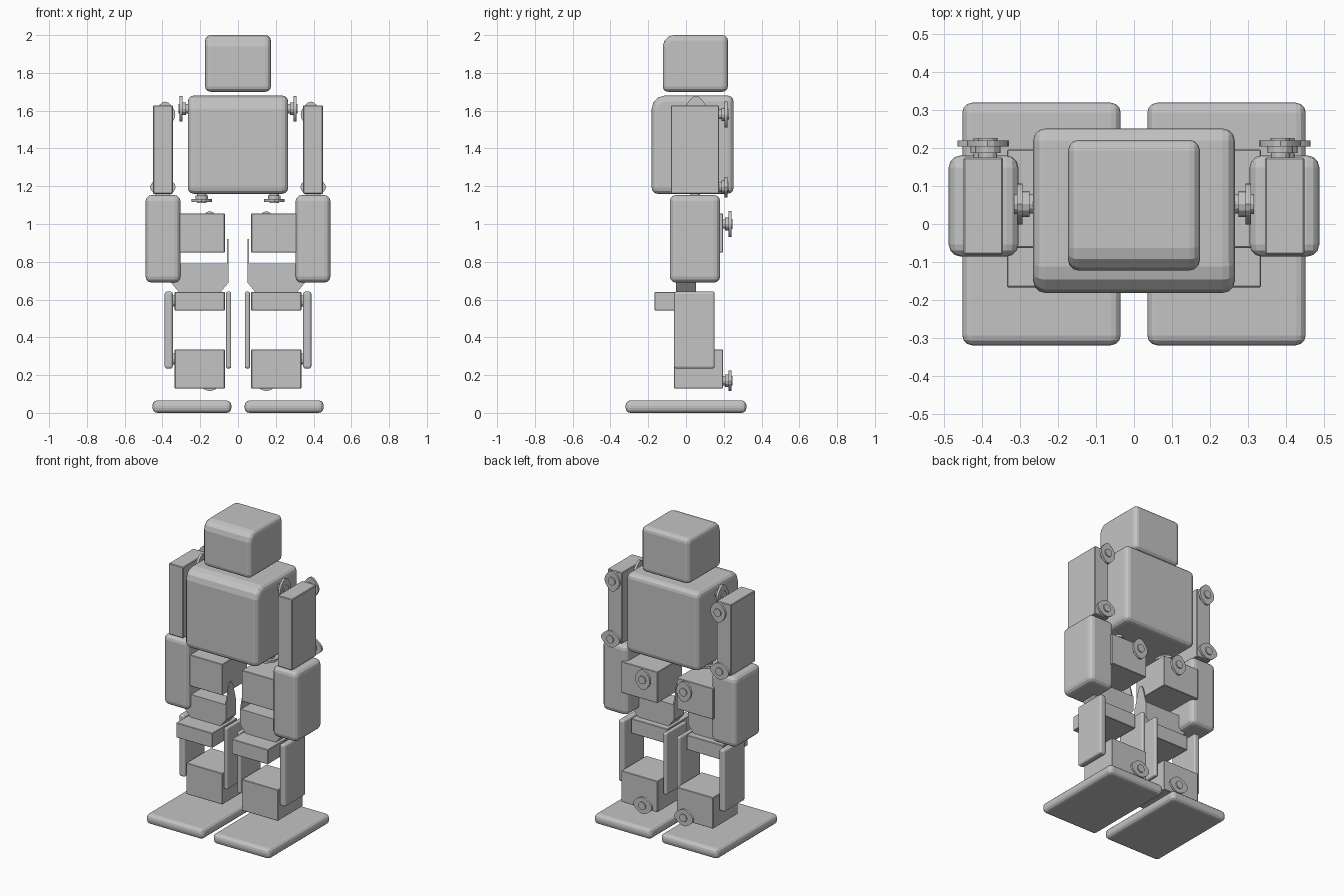
import bpy, bmesh, math
from mathutils import Matrix, Vector

if "Cube" in bpy.data.objects:
    bpy.data.objects.remove(bpy.data.objects["Cube"])

grey = bpy.data.materials.new("light_grey")
grey.diffuse_color = (0.55, 0.55, 0.55, 1)
grey.use_nodes = True
grey.node_tree.nodes["Principled BSDF"].inputs["Base Color"].default_value = grey.diffuse_color


def finish(name, bm):
    bmesh.ops.recalc_face_normals(bm, faces=bm.faces[:])
    me = bpy.data.meshes.new(name)
    bm.to_mesh(me)
    bm.free()
    me.materials.append(grey)
    ob = bpy.data.objects.new(name, me)
    bpy.context.collection.objects.link(ob)
    return ob


def box(name, x, y, z, r=0.0, brow=0.0, seg=3):
    """Rounded box from ranges; brow rounds the front top edge more."""
    bm = bmesh.new()
    bmesh.ops.create_cube(bm, size=1)
    for v in bm.verts:
        v.co = [a[0] if c < 0 else a[1] for c, a in zip(v.co, (x, y, z))]
    if brow:
        top = [e for e in bm.edges
               if all(v.co.y < y[0] + 1e-4 and v.co.z > z[1] - 1e-4 for v in e.verts)]
        bmesh.ops.bevel(bm, geom=top, offset=brow, segments=3, profile=0.5, affect='EDGES')
    if r:
        sharp = [e for e in bm.edges if e.calc_face_angle(0) > math.radians(50)]
        bmesh.ops.bevel(bm, geom=sharp, offset=r, segments=seg, profile=0.5, affect='EDGES')
    return finish(name, bm)


def prism(bm, outline, h0, h1):
    """Extrude a local xy outline between two heights."""
    lo = [bm.verts.new((a, b, h0)) for a, b in outline]
    hi = [bm.verts.new((a, b, h1)) for a, b in outline]
    n = len(outline)
    bm.faces.new(lo[::-1])
    bm.faces.new(hi)
    for i in range(n):
        j = (i + 1) % n
        bm.faces.new((lo[i], lo[j], hi[j], hi[i]))


def ring(n, long, short):
    pts = []
    for i in range(n):
        t = 2 * math.pi * i / n
        r = short + (long - short) * abs(math.cos(t)) ** 8
        pts.append((r * math.cos(t), r * math.sin(t)))
    return pts


def horn(name, loc, axis, long_dir):
    """Motor horn: hub, two-armed plate and screw cap."""
    bm = bmesh.new()
    prism(bm, ring(12, 0.025, 0.025), -0.005, 0.014)
    prism(bm, ring(12, 0.034, 0.034), 0.012, 0.031)
    prism(bm, ring(24, 0.068, 0.054), 0.03, 0.045)
    prism(bm, ring(12, 0.026, 0.026), 0.044, 0.052)
    zc, xc = Vector(axis), Vector(long_dir)
    m = Matrix((xc, zc.cross(xc), zc)).transposed().to_4x4()
    m.translation = loc
    bm.transform(m)
    return finish(name, bm)


X, Y, Z = (1, 0, 0), (0, 1, 0), (0, 0, 1)

# Head and torso
box("head", (-0.174, 0.174), (-0.123, 0.222), (1.70, 2.0), 0.028, 0.06)
box("torso", (-0.266, 0.266), (-0.182, 0.252), (1.16, 1.68), 0.032, 0.07)

for s, side in ((-1, "right"), (1, "left")):
    def span(a, b):
        return tuple(sorted((s * a, s * b)))

    # Arm
    box(side + "_upper_arm", span(0.345, 0.45), (-0.08, 0.175), (1.16, 1.628), 0.004, seg=1)
    box(side + "_forearm", span(0.305, 0.489), (-0.086, 0.181), (0.69, 1.153), 0.032)
    horn(side + "_shoulder_horn", (s * 0.386, 0.175, 1.58), Y, Z)
    horn(side + "_elbow_horn", (s * 0.398, 0.175, 1.195), Y, X)
    horn(side + "_torso_side_horn", (s * 0.264, 0.053, 1.61), (s, 0, 0), Z)
    horn(side + "_torso_under_horn", (s * 0.192, 0.05, 1.162), (0, 0, -1), Y)

    # Hip and ankle motors
    for part, z0, z1, hz, d in (("hip", 0.85, 1.055, 1.0, Z), ("ankle", 0.13, 0.335, 0.17, X)):
        box(f"{side}_{part}_motor", span(0.07, 0.335), (-0.063, 0.197), (z0, z1), 0.003, seg=1)
        horn(f"{side}_{part}_horn", (s * 0.15, 0.195, hz), Y, d)

    # Thigh bracket with tapered base and two pointed ears
    bm = bmesh.new()
    prism(bm, [(0.05, 0.79), (0.05, 0.69), (0.10, 0.63), (0.305, 0.63),
               (0.355, 0.69), (0.355, 0.79)], -0.053, 0.053)
    bm.transform(Matrix(((s, 0, 0, 0), (0, 0, 1, 0), (0, 1, 0, 0), (0, 0, 0, 1))))
    finish(side + "_thigh_bracket", bm)
    for x0, part in ((0.05, "inner"), (0.347, "outer")):
        bm = bmesh.new()
        prism(bm, [(-0.053, 0.78), (0.053, 0.78), (0.02, 0.90), (0.008, 0.92),
                   (-0.008, 0.92), (-0.02, 0.90)], x0, x0 + 0.008)
        bm.transform(Matrix(((0, 0, s, 0), (1, 0, 0, 0), (0, 1, 0, 0), (0, 0, 0, 1))))
        finish(f"{side}_{part}_thigh_ear", bm)

    # Knee motor and shin plates
    box(side + "_knee_motor", span(0.07, 0.335), (-0.167, 0.095), (0.543, 0.64), 0.003, seg=1)
    box(side + "_outer_shin", span(0.345, 0.388), (-0.063, 0.152), (0.235, 0.642), 0.012)
    box(side + "_inner_shin", span(0.036, 0.063), (-0.063, 0.152), (0.235, 0.642), 0.01)
    for z, part in ((0.592, "knee"), (0.285, "ankle")):
        bm = bmesh.new()
        prism(bm, ring(12, 0.03, 0.03), 0.33, 0.35)
        bm.transform(Matrix(((0, 0, s, 0), (1, 0, 0, 0.045), (0, 1, 0, z), (0, 0, 0, 1))))
        finish(f"{side}_{part}_hub", bm)

    # Foot
    box(side + "_foot", span(0.035, 0.453), (-0.32, 0.32), (0.0, 0.066), 0.026)
